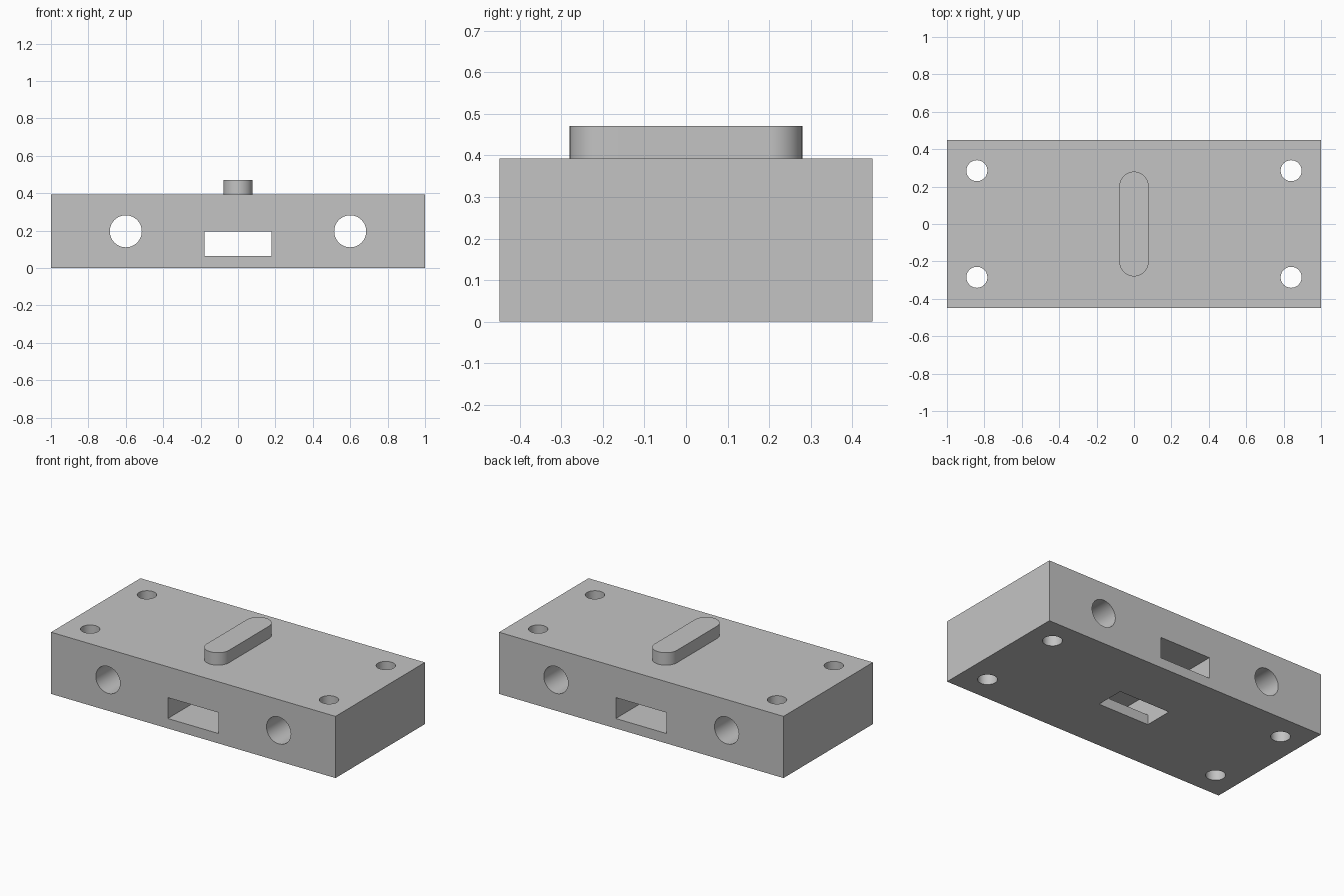
import bpy
import bmesh
from math import cos, sin, pi
from mathutils import Matrix

cube = bpy.data.objects.get("Cube")
if cube:
    bpy.data.objects.remove(cube, do_unlink=True)

LENGTH, WIDTH, HEIGHT = 2.0, 0.898, 0.392
TOP = 0.471

grey = bpy.data.materials.new("plain_grey")
grey.use_nodes = True
grey.diffuse_color = (0.55, 0.55, 0.55, 1)
grey.node_tree.nodes["Principled BSDF"].inputs["Base Color"].default_value = grey.diffuse_color


def add_object(name, bm):
    bmesh.ops.recalc_face_normals(bm, faces=bm.faces)
    mesh = bpy.data.meshes.new(name)
    bm.to_mesh(mesh)
    bm.free()
    mesh.materials.append(grey)
    obj = bpy.data.objects.new(name, mesh)
    bpy.context.collection.objects.link(obj)
    return obj


def box(name, size, centre):
    bm = bmesh.new()
    matrix = Matrix.Translation(centre) @ Matrix.Diagonal((*size, 1))
    bmesh.ops.create_cube(bm, size=1, matrix=matrix)
    return add_object(name, bm)


def drill(name, radius, centre, along_y=False):
    bm = bmesh.new()
    matrix = Matrix.Translation(centre)
    if along_y:
        matrix = matrix @ Matrix.Rotation(pi / 2, 4, 'X')
    bmesh.ops.create_cone(bm, cap_ends=True, segments=64, radius1=radius,
                          radius2=radius, depth=2, matrix=matrix)
    return add_object(name, bm)


def smooth(obj):
    bpy.ops.object.select_all(action='DESELECT')
    obj.select_set(True)
    bpy.context.view_layer.objects.active = obj
    bpy.ops.object.shade_smooth_by_angle(angle=pi / 6)


# Main block
block = box("block", (LENGTH, WIDTH, HEIGHT), (0, 0, HEIGHT / 2))

# Slot through front and back, with an opening from it through the underside
SLOT_LOW, SLOT_HIGH, SLOT_WIDTH = 0.063, 0.196, 0.358
cutters = [
    box("slot_cutter", (SLOT_WIDTH, 2, SLOT_HIGH - SLOT_LOW),
        (0, 0, (SLOT_LOW + SLOT_HIGH) / 2)),
    box("underside_cutter", (SLOT_WIDTH, 0.185, SLOT_HIGH + 0.1),
        (0, 0, (SLOT_HIGH - 0.1) / 2)),
]

# Large cross holes and small corner holes
for side in (-1, 1):
    cutters.append(drill("cross_hole_cutter", 0.0855, (side * 0.6, 0, HEIGHT / 2), True))
    for end in (-1, 1):
        cutters.append(drill("corner_hole_cutter", 0.056, (side * 0.84, end * 0.285, 0.2)))

# Cut the block and discard the cutters
for cutter in cutters:
    cutter.hide_render = True
    mod = block.modifiers.new("cut", 'BOOLEAN')
    mod.operation = 'DIFFERENCE'
    mod.solver = 'EXACT'
    mod.object = cutter
    bpy.ops.object.select_all(action='DESELECT')
    bpy.context.view_layer.objects.active = block
    block.select_set(True)
    bpy.ops.object.modifier_apply(modifier=mod.name)
    bpy.data.objects.remove(cutter, do_unlink=True)
smooth(block)

# Round-ended tab on the top
RADIUS, REACH, STEPS = 0.078, 0.28, 32
bm = bmesh.new()
outline = []
for end in (1, -1):
    for i in range(STEPS + 1):
        angle = pi * i / STEPS
        outline.append(bm.verts.new((end * RADIUS * cos(angle),
                                     end * (REACH - RADIUS + RADIUS * sin(angle)),
                                     HEIGHT - 0.005)))
base = bm.faces.new(outline)
raised = bmesh.ops.extrude_face_region(bm, geom=[base], use_keep_orig=True)
bmesh.ops.translate(bm, vec=(0, 0, TOP - HEIGHT + 0.005),
                    verts=[v for v in raised["geom"] if isinstance(v, bmesh.types.BMVert)])
smooth(add_object("tab", bm))
